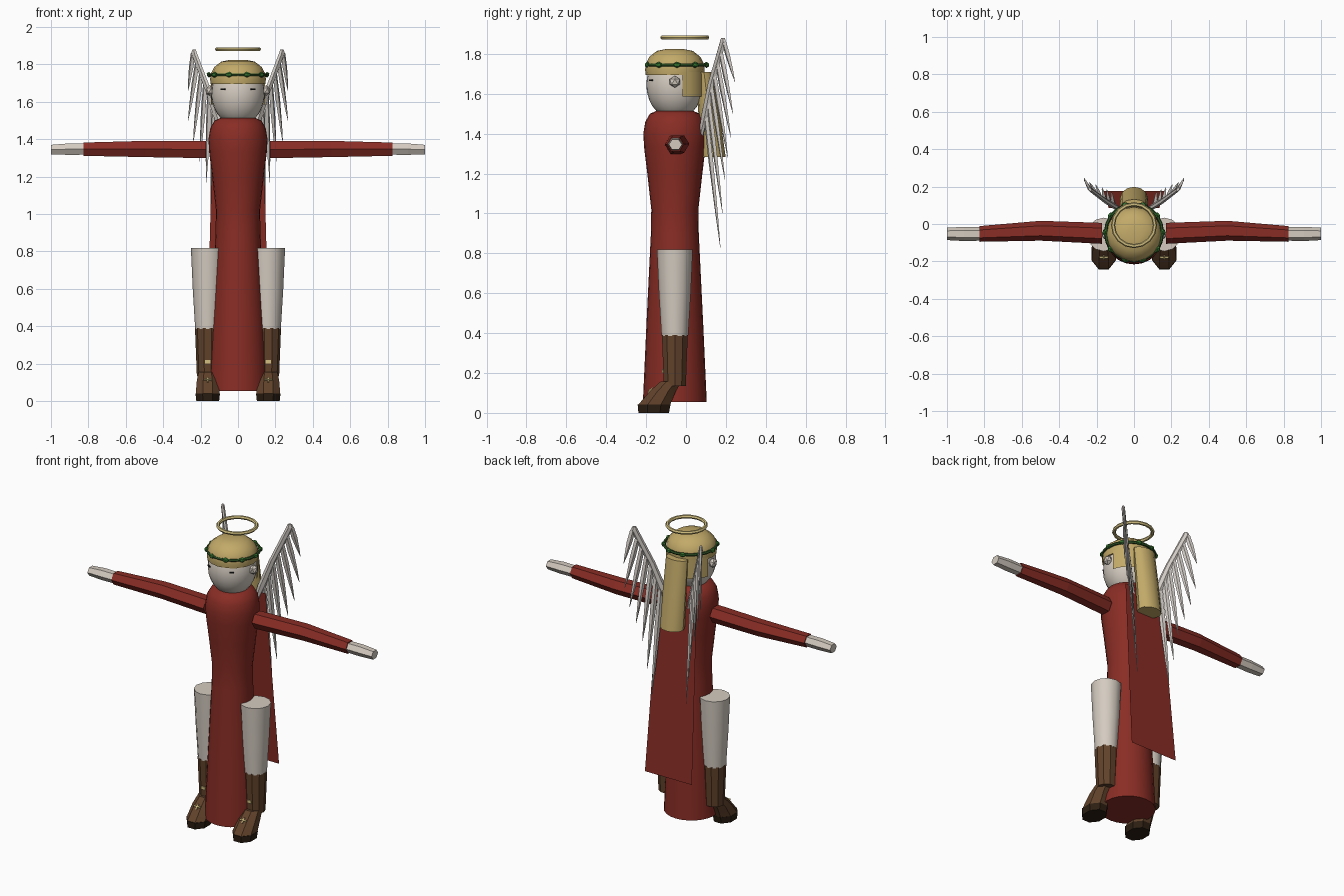
import bpy, bmesh, math
from mathutils import Vector, Matrix

if "Cube" in bpy.data.objects:
    bpy.data.objects.remove(bpy.data.objects["Cube"])


def material(name, r, g, b):
    m = bpy.data.materials.new(name)
    m.use_nodes = True
    m.diffuse_color = (r, g, b, 1)
    bsdf = next(n for n in m.node_tree.nodes if n.type == 'BSDF_PRINCIPLED')
    bsdf.inputs["Base Color"].default_value = (r, g, b, 1)
    bsdf.inputs["Roughness"].default_value = 0.8
    return m


RED = material("robe red", .25, .026, .018)
SKIN = material("pale skin", .66, .60, .53)
WING = material("feather white", .64, .60, .56)
HAIR = material("blond hair", .54, .40, .14)
GOLD = material("pale gold", .65, .53, .22)
BOOT = material("boot brown", .12, .055, .024)
SOLE = material("sole dark brown", .025, .013, .006)
LEAF = material("leaf green", .03, .16, .025)
VINE = material("vine green", .03, .09, .02)
BLACK = material("eye black", .01, .01, .01)

BODY_Y = -.056


def finish(name, bm, mat, smooth=35):
    bmesh.ops.recalc_face_normals(bm, faces=bm.faces)
    me = bpy.data.meshes.new(name)
    bm.to_mesh(me)
    bm.free()
    me.materials.append(mat)
    ob = bpy.data.objects.new(name, me)
    bpy.context.collection.objects.link(ob)
    if smooth:
        bpy.ops.object.select_all(action='DESELECT')
        ob.select_set(True)
        bpy.context.view_layer.objects.active = ob
        bpy.ops.object.shade_smooth_by_angle(angle=math.radians(smooth))
    return ob


def loft(name, rings, mat, n=8, u=(1, 0, 0), v=(0, 1, 0), turn=0, smooth=35):
    """Skin elliptical rings (centre, radius along u, radius along v)."""
    bm = bmesh.new()
    u, v = Vector(u), Vector(v)
    loops = []
    for c, ru, rv in rings:
        angles = [2 * math.pi * (i + turn) / n for i in range(n)]
        loops.append([bm.verts.new(Vector(c) + u * ru * math.cos(a) + v * rv * math.sin(a))
                      for a in angles])
    for a, b in zip(loops, loops[1:]):
        for i in range(n):
            j = (i + 1) % n
            bm.faces.new((a[i], a[j], b[j], b[i]))
    bm.faces.new(loops[0])
    bm.faces.new(loops[-1])
    return finish(name, bm, mat, smooth)


def revolve(name, profile, mat, n=24, y=BODY_Y):
    return loft(name, [((0, y, z), r, r) for r, z in profile], mat, n, smooth=40)


def ball(name, centre, size, mat, spin=0, sub=1, smooth=0):
    bm = bmesh.new()
    m = Matrix.Translation(centre) @ Matrix.Rotation(spin, 4, 'Z') @ Matrix.Diagonal((*size, 1))
    bmesh.ops.create_icosphere(bm, subdivisions=sub, radius=1, matrix=m)
    return finish(name, bm, mat, smooth)


def plate(name, centre, size, mat, tilt=0, spin=0):
    bm = bmesh.new()
    m = (Matrix.Translation(centre) @ Matrix.Rotation(spin, 4, 'Z')
         @ Matrix.Rotation(tilt, 4, 'X') @ Matrix.Diagonal((*size, 1)))
    bmesh.ops.create_cube(bm, size=1, matrix=m)
    return finish(name, bm, mat, 0)


def torus(name, centre, major, minor, mat, n, k=6):
    bpy.ops.mesh.primitive_torus_add(location=centre, major_radius=major, minor_radius=minor,
                                     major_segments=n, minor_segments=k)
    ob = bpy.context.object
    ob.name = name
    ob.data.materials.append(mat)
    bpy.ops.object.shade_smooth_by_angle(angle=math.radians(35))


# Robe and cape
revolve("robe", [(.16, .055), (.142, .45), (.12, .9), (.118, 1.02), (.138, 1.2), (.154, 1.33),
                 (.158, 1.4), (.148, 1.46), (.125, 1.5), (.09, 1.515)], RED)
bm = bmesh.new()
corners = [(-.135, .085, 1.45), (.135, .085, 1.45), (.165, .177, .34), (-.165, .177, .34)]
bm.faces.new([bm.verts.new(c) for c in corners])
finish("cape", bm, RED, 0)

# Head, hair cap and long hair down the back
bm = bmesh.new()
bmesh.ops.create_uvsphere(bm, u_segments=24, v_segments=14, radius=1,
                          matrix=Matrix.Translation((0, BODY_Y, 1.645))
                          @ Matrix.Diagonal((.143, .143, .173, 1)))
finish("head", bm, SKIN, 40)
revolve("hair_cap", [(.146, 1.695), (.149, 1.72), (.146, 1.75), (.128, 1.785), (.09, 1.815),
                     (.04, 1.825)], HAIR, 16)
loft("back_hair", [((0, .09, 1.71), .073, .042), ((0, .115, 1.5), .075, .053),
                   ((0, .137, 1.283), .075, .062)], HAIR, 12)
bm = bmesh.new()
strip = []
for i in range(11):
    a = math.radians(15 + 15 * i)
    x, y = .149 * math.cos(a), BODY_Y + .149 * math.sin(a)
    strip.append((bm.verts.new((x, y, 1.587)), bm.verts.new((x, y, 1.71))))
for (a, b), (c, d) in zip(strip, strip[1:]):
    bm.faces.new((a, c, d, b))
finish("nape_hair", bm, HAIR)

# Leaf crown and halo
CROWN = Vector((0, -.045, 1.745))
torus("crown_vine", CROWN, .152, .009, VINE, 20)
for i in range(10):
    a = 2 * math.pi * i / 10
    spot = CROWN + Vector((math.cos(a), math.sin(a), 0)) * .155
    ball("crown_leaf", spot, (.014, .021, .016), LEAF, a)
torus("halo", (0, -.006, 1.882), .112, .011, GOLD, 16)

for s, side in ((1, "left"), (-1, "right")):
    # Face details
    ball(side + "_ear", (s * .15, BODY_Y, 1.66), (.025, .03, .03), SKIN)
    plate(side + "_eye", (s * .08, -.176, 1.667), (.026, .008, .007), BLACK, spin=s * .6)

    # Sleeve and hand
    frame = dict(n=6, u=(0, 1, 0), v=(0, 0, 1))
    loft(side + "_sleeve", [((s * .17, -.05, 1.345), .056, .053),
                            ((s * .5, -.036, 1.348), .053, .05),
                            ((s * .825, -.053, 1.347), .042, .041)], RED, smooth=0, **frame)
    loft(side + "_hand", [((s * .815, -.053, 1.347), .036, .034),
                          ((s * .91, -.053, 1.347), .038, .035),
                          ((s, -.053, 1.345), .033, .029)], SKIN, smooth=0, **frame)

    # Leg and boot
    lx = s * .162
    loft(side + "_leg", [((lx, BODY_Y, .82), .09, .09), ((lx, BODY_Y, .6), .08, .08),
                         ((lx, BODY_Y, .385), .067, .067)], SKIN, 12)
    loft(side + "_boot_shaft", [((lx, BODY_Y, .39), .068, .068),
                                ((lx, BODY_Y, .135), .058, .058)], BOOT, 10)
    loft(side + "_boot_foot", [((lx, -.075, .157), .052, .057), ((lx, -.115, .11), .063, .07),
                               ((lx, -.16, .04), .069, .087)], BOOT, 8, turn=.5, smooth=25)
    loft(side + "_boot_sole", [((lx, -.16, .042), .071, .089),
                               ((lx, -.162, 0), .066, .083)], SOLE, 8, turn=.5, smooth=0)
    plate(side + "_ankle_buckle", (lx, -.117, .21), (.028, .008, .018), GOLD)
    plate(side + "_foot_buckle", (lx, -.179, .115), (.045, .012, .008), GOLD, -.75)
    plate(side + "_foot_buckle_strap", (lx, -.179, .115), (.008, .006, .035), GOLD, -.75)

    # Wing arm with hanging feathers
    out = Vector((s * .72, .69, 0))
    across = Vector((-s * .69, .72, 0))
    joints = [Vector((s * x, y, z)) for x, y, z in
              ((.07, .075, 1.39), (.155, .125, 1.65), (.235, .185, 1.86))]
    loft(side + "_wing_arm", [(joints[0], .012, .012), (joints[0].lerp(joints[1], .4), .026, .014),
                              (joints[1], .022, .013), (joints[2], .022, .011),
                              (joints[2] + Vector((0, 0, .02)), .012, .008)],
         WING, 6, out, across, smooth=0)
    tips = [(.267, .245, 1.66), (.267, .235, 1.5), (.24, .225, 1.38), (.205, .21, 1.28),
            (.17, .195, 1.17), (.145, .183, 1.0), (.12, .172, .83)]
    for i, (x, y, z) in enumerate(tips):
        t = 2 - i * .27
        k = min(int(t), 1)
        root = joints[k].lerp(joints[k + 1], t - k) + out * .008
        tip = Vector((s * x, y, z))
        loft(f"{side}_feather_{i + 1}", [(root, .016, .008), (root.lerp(tip, .35), .017, .008),
                                         (root.lerp(tip, .75), .009, .005), (tip, .001, .001)],
             WING, 4, out, across, smooth=0)
